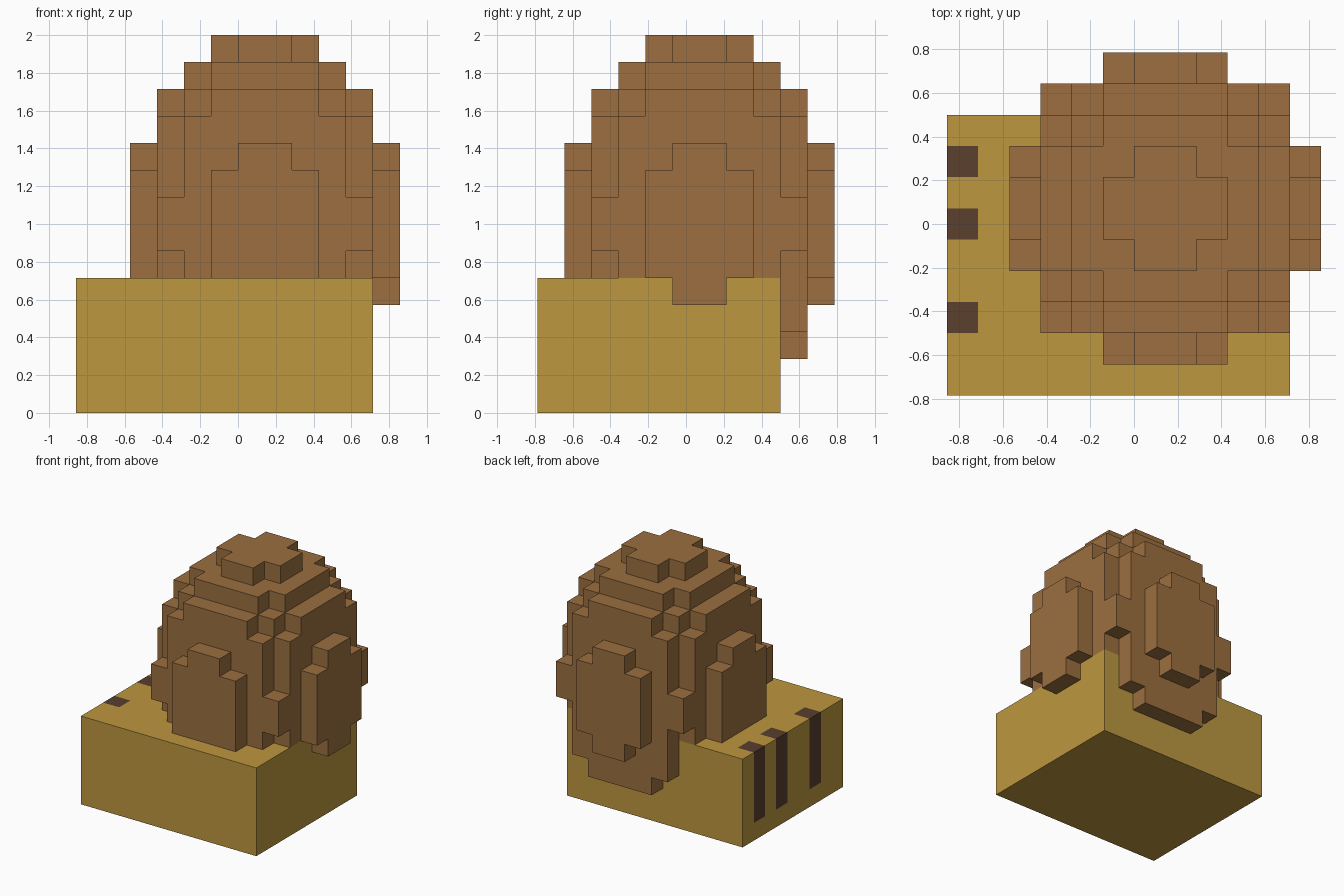
import bpy
import bmesh
import math
from mathutils import Vector

U = 2 / 14  # edge of one cube cell

if "Cube" in bpy.data.objects:
    bpy.data.objects.remove(bpy.data.objects["Cube"])


def make_material(name, rgb):
    mat = bpy.data.materials.new(name)
    mat.use_nodes = True
    mat.diffuse_color = (*rgb, 1)
    mat.node_tree.nodes["Principled BSDF"].inputs["Base Color"].default_value = (*rgb, 1)
    return mat


brown = make_material("egg brown", (0.332, 0.159, 0.051))
gold = make_material("straw gold", (0.508, 0.309, 0.050))
dark = make_material("dark bark", (0.100, 0.050, 0.026))


def build_cells(name, cells, origin, materials):
    """Skin a dict of {cell: material index} with outer faces and merge flat areas."""
    bm = bmesh.new()
    for cell, index in cells.items():
        centre = Vector(cell) + Vector((0.5, 0.5, 0.5)) + Vector(origin)
        for axis in range(3):
            for sign in (-1, 1):
                n = Vector((0, 0, 0))
                n[axis] = sign
                if tuple(int(c + d) for c, d in zip(cell, n)) in cells:
                    continue
                a = Vector((0, 0, 0))
                a[(axis + 1) % 3] = 1
                b = n.cross(a)
                corners = (a + b, b - a, -a - b, a - b)
                face = bm.faces.new([bm.verts.new((centre + (n + c) / 2) * U) for c in corners])
                face.material_index = index
    bmesh.ops.remove_doubles(bm, verts=bm.verts, dist=U / 100)
    bmesh.ops.dissolve_limit(bm, angle_limit=math.radians(1), verts=bm.verts,
                             edges=bm.edges, delimit={'MATERIAL'})
    mesh = bpy.data.meshes.new(name)
    bm.to_mesh(mesh)
    bm.free()
    for mat in materials:
        mesh.materials.append(mat)
    obj = bpy.data.objects.new(name, mesh)
    bpy.context.collection.objects.link(obj)
    return obj


# Base block with three dark slots on its -x side
SLOT_ROWS = (2, 5, 7)
base = {(x, y, z): int(x == 0 and y in SLOT_ROWS and z > 0)
        for x in range(11) for y in range(9) for z in range(5)}
build_cells("base_block", base, (-6, -5.5, 0), (gold, dark))


# Stepped egg: each layer is a union of cross-shaped slabs (reach, half width)
def egg_layer(z):
    if z == 13:
        return [(2, 1)]
    if z == 12:
        return [(3, 2)]
    if z in (2, 11):
        slabs = [(4, 2), (3, 3)]
    elif z in (6, 7):
        slabs = [(4, 4)]
    else:
        slabs = [(4, 3)]
    # raised side panels
    if 4 <= z <= 9:
        slabs.append((5, 1 if z in (4, 9) else 2))
    return slabs


egg = {}
for z in range(2, 14):
    for reach, half in egg_layer(z):
        for i in range(-reach, reach):
            for j in range(-half, half):
                for x, y in ((i, j), (j, i)):
                    # the egg sits in the base, so leave out cells inside it
                    if z >= 5 or x >= 4 or y >= 3:
                        egg[(x, y, z)] = 0
build_cells("stepped_egg", egg, (1, 0.5, 0), (brown,))
